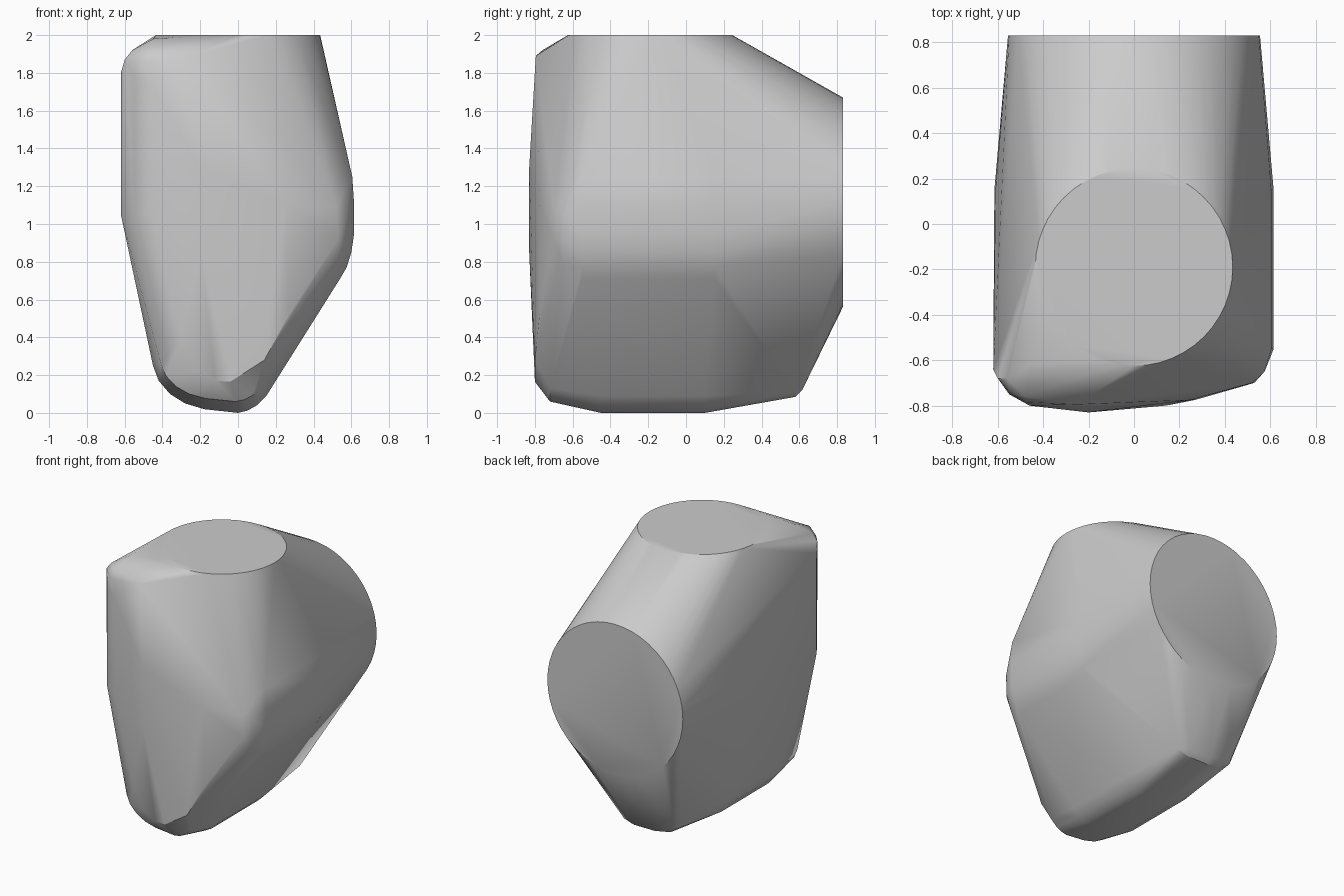
import bpy, bmesh, math

if "Cube" in bpy.data.objects:
    bpy.data.objects.remove(bpy.data.objects["Cube"], do_unlink=True)

grey = bpy.data.materials.new("plain grey")
grey.use_nodes = True
colour = (0.6, 0.6, 0.6, 1)
grey.diffuse_color = colour
grey.node_tree.nodes["Principled BSDF"].inputs["Base Color"].default_value = colour

points = []


def circle(radius, place, count=48):
    """Add a ring; place turns flat coordinates into a 3D point."""
    for i in range(count):
        a = math.tau * i / count
        points.append(place(radius * math.cos(a), radius * math.sin(a)))


def section(outline, *depths):
    """Repeat an x, z outline at each depth."""
    for y in depths:
        points.extend((x, y, z) for x, z in outline)


# Flat round top and flat round back
circle(0.435, lambda u, v: (u, -0.19 + v, 2.0))
circle(0.555, lambda u, v: (u, 0.83, 1.115 + v))

# Rounded keel, tapering at both ends
keel = [(-0.45, 0.25), (-0.42, 0.17), (-0.36, 0.1), (-0.28, 0.05), (-0.18, 0.02),
        (0, 0), (0.05, 0.012), (0.1, 0.04), (0.15, 0.09)]
section(keel, -0.45, 0.1)
section([(-0.1 + (x + 0.1) * 0.88, 0.3 + (z - 0.3) * 0.8) for x, z in keel], -0.72)
section([(-0.35, 0.16), (-0.28, 0.11), (-0.15, 0.085), (0.02, 0.085), (0.1, 0.11)], 0.58)
section([(-0.33, 0.17), (-0.15, 0.12), (0.03, 0.12)], 0.615)

# Rounded right-hand ridge and flatter opposite side
section([(0.54, 0.71), (0.575, 0.77), (0.6, 0.85), (0.615, 0.95), (0.615, 1.1), (0.605, 1.25)],
        -0.55, 0.15)
section([(0.53, 0.78), (0.57, 0.9), (0.575, 1.05)], -0.65)
section([(-0.62, 1.05), (-0.62, 1.8)], -0.64)
section([(-0.615, 1.05), (-0.61, 1.2)], 0.15)

# Gently bowed front face
section([(-0.46, 1.05), (-0.46, 1.75), (-0.3, 0.4), (-0.21, 0.22), (-0.12, 0.17),
         (-0.04, 0.165), (0.14, 0.28)], -0.8)
section([(-0.2, 0.85), (-0.2, 1.3)], -0.83)
section([(0.27, 0.52), (0.25, 1.1)], -0.775)
section([(0.53, 0.92), (0.52, 1.08)], -0.7)
section([(-0.55, 1.05), (-0.55, 1.78)], -0.75)

# Rounded upper front corner
points += [(-0.47, -0.785, 1.86), (-0.25, -0.795, 1.89), (-0.54, -0.75, 1.87),
           (-0.6, -0.68, 1.87), (-0.56, -0.68, 1.92), (-0.45, -0.62, 1.98),
           (-0.48, -0.76, 1.92)]

# Wrap every outline in one taut skin
bm = bmesh.new()
for p in points:
    bm.verts.new(p)
hull = bmesh.ops.convex_hull(bm, input=bm.verts)
spare = {g for g in hull["geom_interior"] + hull["geom_unused"]
         if isinstance(g, bmesh.types.BMVert)}
bmesh.ops.delete(bm, geom=list(spare), context="VERTS")
bmesh.ops.dissolve_limit(bm, angle_limit=math.radians(1), verts=bm.verts, edges=bm.edges)
bmesh.ops.recalc_face_normals(bm, faces=bm.faces)
mesh = bpy.data.meshes.new("rounded_block")
bm.to_mesh(mesh)
bm.free()
mesh.materials.append(grey)

block = bpy.data.objects.new("rounded_block", mesh)
bpy.context.collection.objects.link(block)
bpy.context.view_layer.objects.active = block
block.select_set(True)
bpy.ops.object.shade_smooth_by_angle(angle=math.radians(30))
